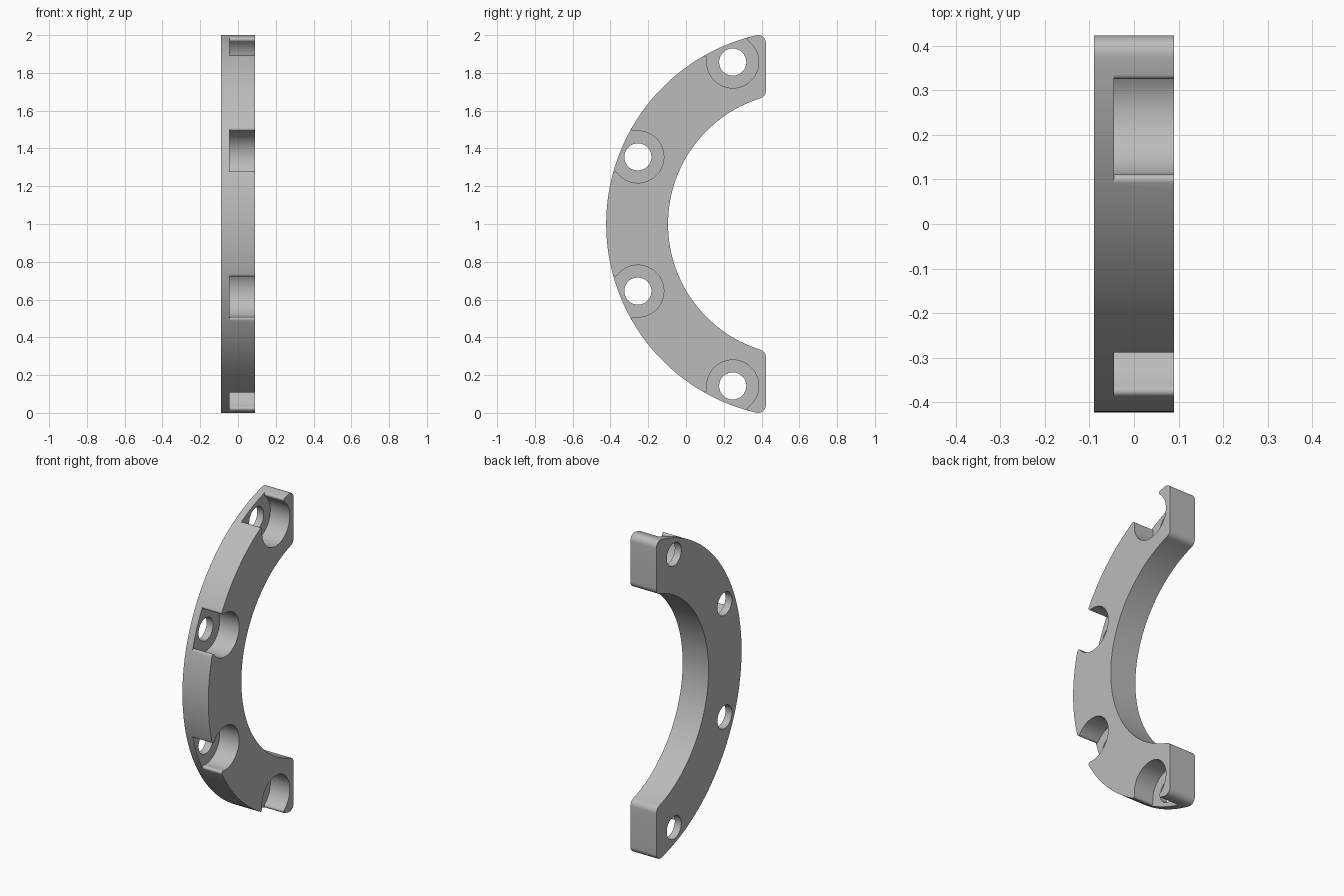
import bpy, bmesh
from math import sin, cos, pi, atan2, acos, sqrt, radians

if "Cube" in bpy.data.objects:
    bpy.data.objects.remove(bpy.data.objects["Cube"], do_unlink=True)

# Main dimensions
HALF = 0.09            # half thickness along x
FLOOR = -0.045         # counterbore floor
CY, CZ = 0.6025, 1.0   # ring centre
R_OUT, R_IN = 1.025, 0.6975
END_Y, END_F = 0.4225, 0.04
BOLT_R, HOLE_R = 0.928, 0.072
BORE_R, LIP_F = 0.1375, 0.0125

grey = bpy.data.materials.new("plain_grey")
grey.use_nodes = True
colour = (0.5, 0.5, 0.5, 1)
grey.diffuse_color = colour
grey.node_tree.nodes["Principled BSDF"].inputs["Base Color"].default_value = colour


def arc(cy, cz, r, a0, a1, n):
    return [(cy + r * cos(a0 + (a1 - a0) * i / n),
             cz + r * sin(a0 + (a1 - a0) * i / n)) for i in range(n + 1)]


def prism(name, pts, x0, x1):
    """Extrude a closed y-z profile along x."""
    clean = [p for i, p in enumerate(pts)
             if abs(p[0] - pts[i - 1][0]) + abs(p[1] - pts[i - 1][1]) > 1e-5]
    bm = bmesh.new()
    face = bm.faces.new([bm.verts.new((x0, y, z)) for y, z in clean])
    new = bmesh.ops.extrude_face_region(bm, geom=[face])["geom"]
    bmesh.ops.translate(bm, vec=(x1 - x0, 0, 0),
                        verts=[v for v in new if isinstance(v, bmesh.types.BMVert)])
    bmesh.ops.recalc_face_normals(bm, faces=bm.faces)
    mesh = bpy.data.meshes.new(name)
    bm.to_mesh(mesh)
    bm.free()
    mesh.materials.append(grey)
    obj = bpy.data.objects.new(name, mesh)
    bpy.context.collection.objects.link(obj)
    return obj


# Ring segment with rounded corners at its flat ends
fy = END_Y - END_F
zo = sqrt((R_OUT - END_F) ** 2 - (fy - CY) ** 2)
zi = sqrt((R_IN + END_F) ** 2 - (fy - CY) ** 2)
to, ti = atan2(zo, fy - CY), atan2(zi, fy - CY)
profile = (arc(CY, CZ, R_OUT, 2 * pi - to, to, 120)
           + arc(fy, CZ + zo, END_F, to, 0, 10)
           + arc(fy, CZ + zi, END_F, 0, ti - pi, 10)
           + arc(CY, CZ, R_IN, ti, 2 * pi - ti, 96)
           + arc(fy, CZ - zi, END_F, pi - ti, 0, 10)
           + arc(fy, CZ - zo, END_F, 0, -to, 10))
ring = prism("half_ring_clamp", profile, -HALF, HALF)

# Counterbore outline, opening outward through rounded lips
rf, reach = R_OUT - LIP_F, BORE_R + LIP_F
beta = acos((rf ** 2 + BOLT_R ** 2 - reach ** 2) / (2 * rf * BOLT_R))
fu, fv = rf * cos(beta) - BOLT_R, rf * sin(beta)
gamma = atan2(fv, fu)
bore = (arc(0, 0, BORE_R, gamma, 2 * pi - gamma, 40)
        + arc(fu, -fv, LIP_F, pi - gamma, -beta, 8)
        + [(0.25, -0.16), (0.25, 0.16)]
        + arc(fu, fv, LIP_F, beta, gamma - pi, 8))
hole = arc(0, 0, HOLE_R, 0, 2 * pi, 40)[:-1]


def place(pts, a):
    """Move a local radial/tangential outline to its spot on the bolt circle."""
    return [(CY + (BOLT_R + u) * cos(a) - v * sin(a),
             CZ + (BOLT_R + u) * sin(a) + v * cos(a)) for u, v in pts]


cutters = []
for k in range(4):
    a = radians(112.5 + 45 * k)
    cutters.append(prism("bore_cutter", place(bore, a), FLOOR, HALF + 0.1))
    cutters.append(prism("hole_cutter", place(hole, a), -HALF - 0.1, HALF + 0.05))
for c in cutters:
    c.hide_render = True
    mod = ring.modifiers.new("cut", "BOOLEAN")
    mod.operation, mod.solver, mod.object = "DIFFERENCE", "EXACT", c

# Bake the cuts and drop the cutters
bpy.context.view_layer.update()
deps = bpy.context.evaluated_depsgraph_get()
baked = bpy.data.meshes.new_from_object(ring.evaluated_get(deps))
ring.modifiers.clear()
ring.data = baked
for c in cutters:
    bpy.data.objects.remove(c, do_unlink=True)

# Smooth curved walls, crisp edges
bpy.ops.object.select_all(action="DESELECT")
ring.select_set(True)
bpy.context.view_layer.objects.active = ring
bpy.ops.object.shade_smooth_by_angle(angle=radians(30))
